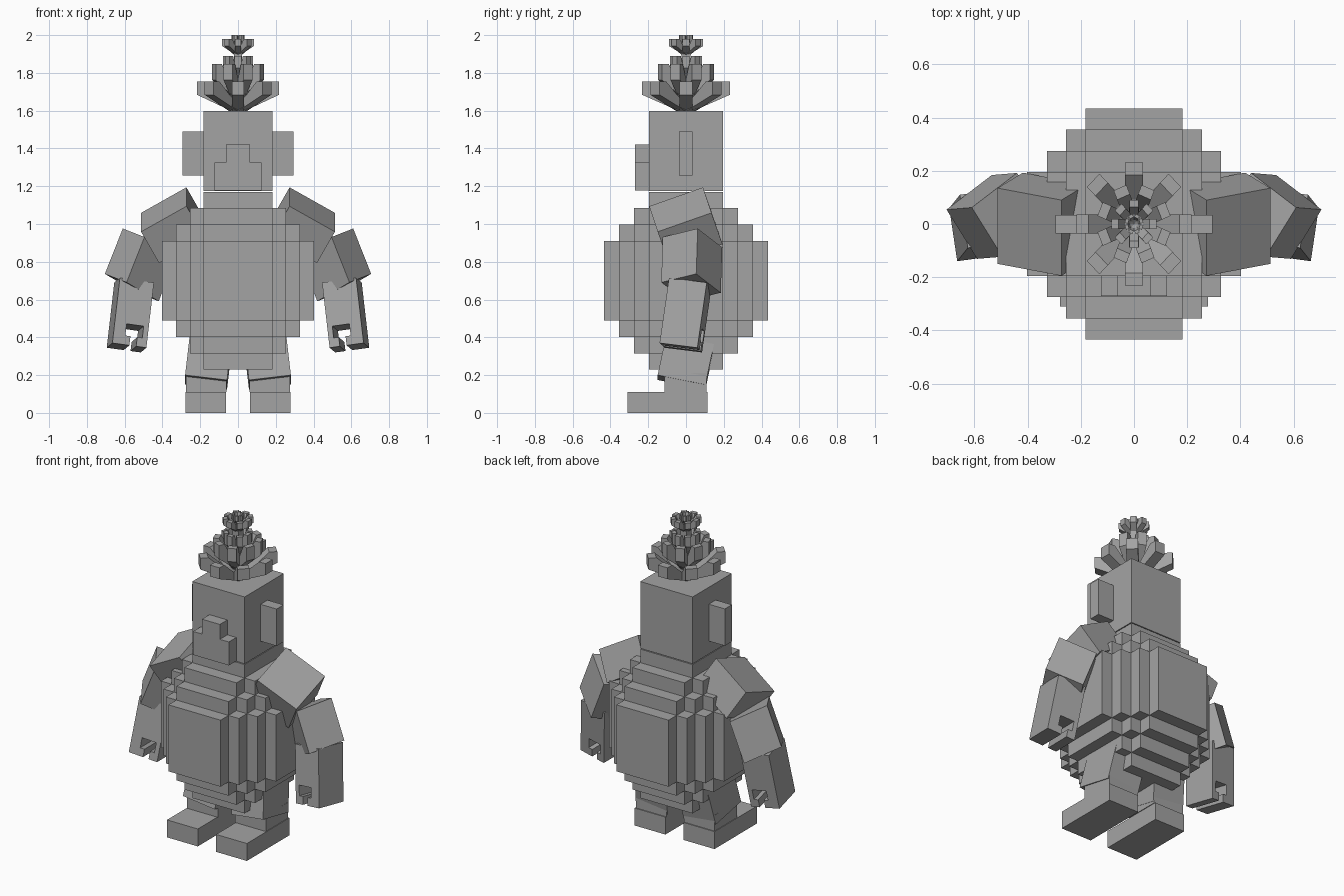
import bpy, bmesh, math
from mathutils import Vector, Matrix

if "Cube" in bpy.data.objects:
    bpy.data.objects.remove(bpy.data.objects["Cube"])

grey = bpy.data.materials.new("stone_grey")
grey.diffuse_color = (0.37, 0.37, 0.37, 1)
grey.use_nodes = True
grey.node_tree.nodes["Principled BSDF"].inputs["Base Color"].default_value = grey.diffuse_color


def finish(name, bm):
    bmesh.ops.recalc_face_normals(bm, faces=bm.faces)
    me = bpy.data.meshes.new(name)
    bm.to_mesh(me)
    bm.free()
    me.materials.append(grey)
    ob = bpy.data.objects.new(name, me)
    bpy.context.collection.objects.link(ob)
    return ob


def add_prism(bm, pts, depth):
    """Extrude a polygon of 3D points along a vector."""
    depth = Vector(depth)
    a = [bm.verts.new(p) for p in pts]
    b = [bm.verts.new(Vector(p) + depth) for p in pts]
    bm.faces.new(a)
    bm.faces.new(b[::-1])
    n = len(a)
    for i in range(n):
        bm.faces.new((a[i], b[i], b[(i + 1) % n], a[(i + 1) % n]))


def box(name, lo, hi):
    bm = bmesh.new()
    (x0, y0, z0), (x1, y1, z1) = lo, hi
    add_prism(bm, [(x0, y0, z0), (x1, y0, z0), (x1, y1, z0), (x0, y1, z0)], (0, 0, z1 - z0))
    return finish(name, bm)


def slanted(name, corner, u, v, depth, side, profile=((0, 0), (1, 0), (1, 1), (0, 1))):
    """Oriented profile block spanned by u, v and depth; side mirrors it in x."""
    m = Vector((side, 1, 1))
    c, u, v, d = (Vector(q) * m for q in (corner, u, v, depth))
    bm = bmesh.new()
    add_prism(bm, [c + u * p + v * q for p, q in profile], d)
    return finish(name, bm)


# Stepped round torso: nested boxes whose three step counts add up to three
XS, YS, ZS = (.182, .255, .328, .402), (.195, .275, .355, .434), (.21, .297, .385, .47)
for i in range(4):
    for j in range(4 - i):
        k = 3 - i - j
        x, y, z = XS[i], YS[j], ZS[k]
        box(f"torso_step_{i}{j}{k}", (-x, -y, .7 - z), (x, y, .7 + z))

# Head, stepped nose and ears
box("head", (-.183, -.195, 1.175), (.183, .195, 1.597))
box("nose_base", (-.125, -.27, 1.178), (.125, -.19, 1.326))
box("nose_bridge", (-.0625, -.27, 1.326), (.0625, -.19, 1.42))
for s in (-1, 1):
    box("ear", (min(s * .17, s * .295), -.036, 1.257), (max(s * .17, s * .295), .034, 1.49))


# Leafy tuft: rings of leaves flaring out and up
def leaf_ring(name, radius, z0, z1, width, tip, phase=0.0):
    bm = bmesh.new()
    h = z1 - z0
    prof = [(0, z0), (radius * .15, z0), (radius, z1 - h * .45), (radius, z1),
            (radius - tip, z1), (radius * .4, z0 + h * .5), (0, z0 + h * .3)]
    for n in range(8):
        rot = Matrix.Rotation(n * math.pi / 4 + phase, 3, 'Z')
        stretch = Matrix.Diagonal((1, 1.07, 1))
        pts = [stretch @ rot @ Vector((r, -width / 2, z)) for r, z in prof]
        add_prism(bm, pts, stretch @ rot @ Vector((0, width, 0)))
    finish(name, bm)


leaf_ring("leaf_ring_low", .217, 1.597, 1.755, .066, .045)
leaf_ring("leaf_ring_middle", .138, 1.66, 1.846, .052, .035, math.pi / 8)
leaf_ring("leaf_ring_high", .08, 1.75, 1.89, .036, .025)
leaf_ring("leaf_ring_crown", .084, 1.895, 1.98, .034, .025)
leaf_ring("leaf_ring_tip", .035, 1.93, 2.0, .016, .012, math.pi / 8)
box("tuft_stem", (-.022, -.024, 1.59), (.022, .024, 1.95))

# Hand profile: a clip with an inner notch open at the bottom
HAND = [(0, .53), (1, .53), (1, 1), (.7, 1), (.7, .86), (.85, .86), (.85, .68),
        (.35, .68), (.35, .86), (.5, .86), (.5, 1), (0, 1)]
ARM = [(0, 0), (1, 0), (1, .53), (0, .53)]

for s in (-1, 1):
    # Arm in three slanted blocks plus hand
    slanted("shoulder", (.273, .09, 1.194), (0, -.285, -.1), (.24, .045, -.135),
            (-.095, .058, -.166), s)
    slanted("upper_arm", (.61, .062, .976), (-.115, -.185, -.045), (.095, -.008, -.24),
            (-.17, .13, -.1), s)
    for name, prof in (("forearm", ARM), ("hand", HAND)):
        slanted(name, (.625, -.09, .715), (-.18, .025, -.025), (.04, -.05, -.345),
                (.03, .2, -.025), s, prof)
    # Leg: tilted thigh, shin and long foot
    slanted("thigh", (.28, -.15, .2), (-.222, 0, -.026), (.0, .253, -.05),
            (-.035, .063, .3), s)
    xa, xb = sorted((s * .06, s * .275))
    box("shin", (xa, -.115, .11), (xb, .108, .21))
    xa, xb = sorted((s * .064, s * .279))
    box("foot", (xa, -.31, 0), (xb, .114, .11))
